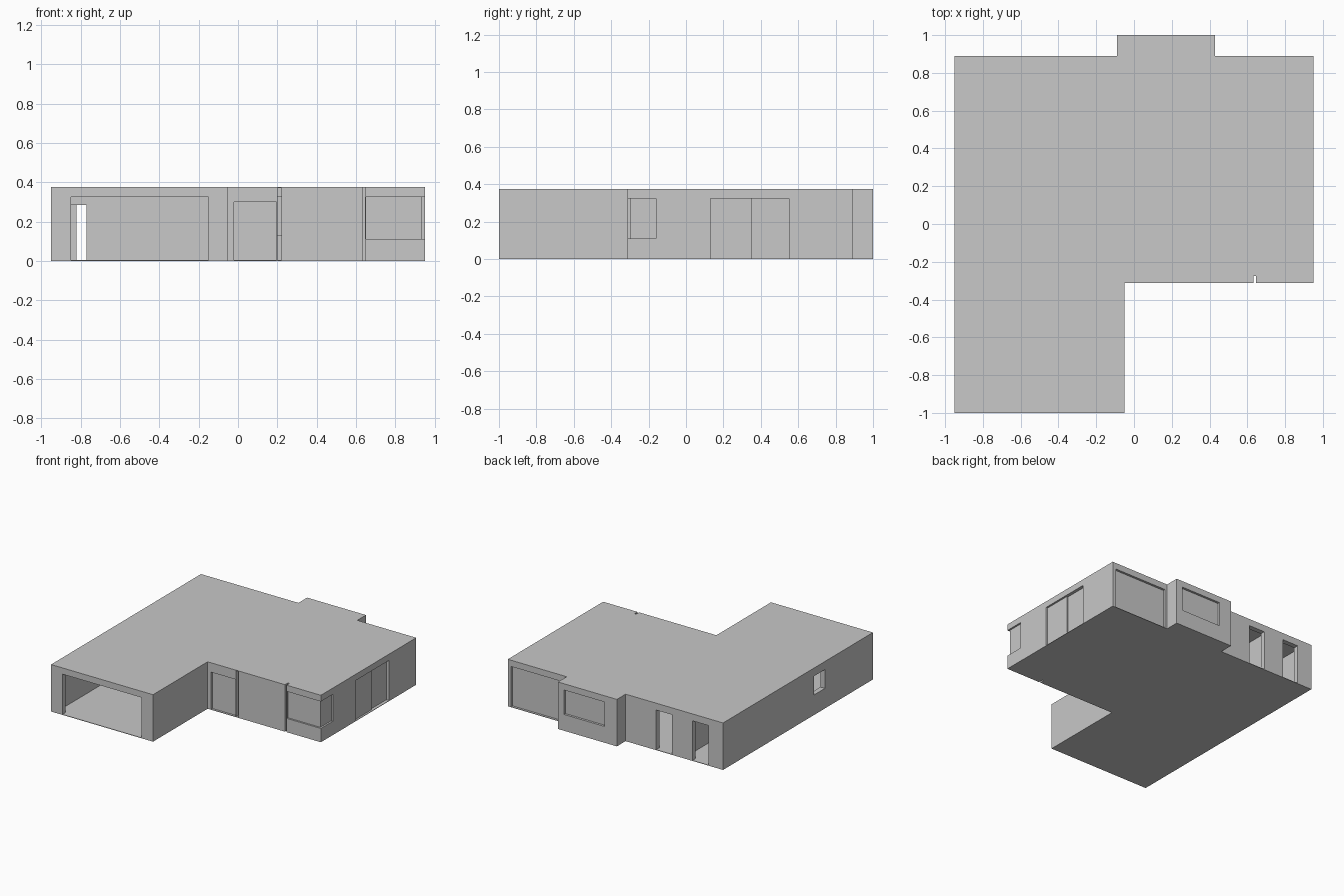
import bpy, bmesh

if "Cube" in bpy.data.objects:
    bpy.data.objects.remove(bpy.data.objects["Cube"])

H, SLAB, HEAD = 0.375, 0.004, 0.325   # total height, floor/roof thickness, opening head

grey = bpy.data.materials.new("plain_grey")
grey.diffuse_color = (0.58, 0.58, 0.58, 1)
grey.use_nodes = True
grey.node_tree.nodes["Principled BSDF"].inputs["Base Color"].default_value = grey.diffuse_color


def prism(name, pts, z0, z1):
    """Extrude a flat outline from z0 to z1."""
    bm = bmesh.new()
    base = bm.faces.new([bm.verts.new((x, y, z0)) for x, y in pts])
    top = bmesh.ops.extrude_face_region(bm, geom=[base])["geom"]
    bmesh.ops.translate(bm, vec=(0, 0, z1 - z0),
                        verts=[g for g in top if isinstance(g, bmesh.types.BMVert)])
    bmesh.ops.recalc_face_normals(bm, faces=bm.faces)
    me = bpy.data.meshes.new(name)
    bm.to_mesh(me)
    bm.free()
    me.materials.append(grey)
    ob = bpy.data.objects.new(name, me)
    bpy.context.collection.objects.link(ob)
    return ob


def box(name, x0, x1, y0, y1, z0, z1):
    return prism(name, [(x0, y0), (x1, y0), (x1, y1), (x0, y1)], z0, z1)


# house shell: L-shaped footprint with rear bay and a narrow front notch
shell = prism("house_shell", [
    (-0.95, -1), (-0.05, -1), (-0.05, -0.312), (0.633, -0.312), (0.633, -0.275),
    (0.647, -0.275), (0.647, -0.312), (0.95, -0.312), (0.95, 0.89), (0.43, 0.89),
    (0.43, 1), (-0.09, 1), (-0.09, 0.89), (-0.95, 0.89)], 0, H)


def cut(ob):
    """Subtract a helper solid from the shell."""
    ob.hide_render = True
    ob.hide_viewport = False
    ob.display_type = 'WIRE'
    m = shell.modifiers.new(ob.name, 'BOOLEAN')
    m.operation, m.solver, m.object = 'DIFFERENCE', 'EXACT', ob


# hollow interior
cut(prism("interior_cutter", [
    (-0.91, -0.96), (-0.09, -0.96), (-0.09, -0.27), (0.91, -0.27), (0.91, 0.85),
    (0.39, 0.85), (0.39, 0.96), (-0.05, 0.96), (-0.05, 0.85), (-0.91, 0.85)],
    SLAB, H - SLAB))

# openings: x0, x1, y0, y1, z0, z1
openings = {
    "garage_opening": (-0.85, -0.15, -1.1, -0.94, SLAB, HEAD),
    "entry_opening": (-0.02, 0.195, -0.4, -0.25, SLAB, 0.3),
    "entry_slot": (0.2, 0.222, -0.4, -0.25, SLAB, H - SLAB),
    "corner_window_opening": (0.65, 1.1, -0.4, -0.16, 0.11, HEAD),
    "right_sliding_opening": (0.89, 1.1, 0.13, 0.55, SLAB, HEAD),
    "rear_sliding_opening": (0.45, 0.92, 0.83, 1.1, SLAB, HEAD),
    "bay_window_opening": (0.02, 0.375, 0.94, 1.1, 0.13, HEAD),
    "rear_door_opening_a": (-0.82, -0.68, 0.83, 1.1, SLAB, 0.32),
    "rear_door_opening_b": (-0.50, -0.36, 0.83, 1.1, SLAB, 0.32),
    "left_window_opening": (-1.1, -0.89, -0.395, -0.26, 0.16, 0.31),
}
for name, dims in openings.items():
    cut(box(name + "_cutter", *dims))

# panels set back inside the openings
panels = {
    "entry_door": (-0.02, 0.195, -0.295, -0.28, SLAB, 0.3),
    "corner_window_front_pane": (0.65, 0.936, -0.298, -0.288, 0.11, HEAD),
    "corner_window_side_pane": (0.926, 0.936, -0.298, -0.16, 0.11, HEAD),
    "right_sliding_pane_a": (0.923, 0.935, 0.13, 0.35, SLAB, HEAD),
    "right_sliding_pane_b": (0.913, 0.925, 0.33, 0.55, SLAB, HEAD),
    "rear_sliding_pane": (0.45, 0.92, 0.86, 0.872, SLAB, HEAD),
    "bay_window_pane": (0.02, 0.375, 0.97, 0.982, 0.13, HEAD),
}
for name, dims in panels.items():
    box(name, *dims)

# inside walls: garage back wall with a doorway, and room partitions
T = H - SLAB
inside = {
    "garage_back_wall": (-0.77, -0.05, -0.22, -0.19, SLAB, T),
    "garage_back_wall_end": (-0.91, -0.885, -0.22, -0.19, SLAB, T),
    "garage_doorway_head": (-0.885, -0.77, -0.22, -0.19, 0.285, T),
    "hall_wall": (-0.09, -0.05, -0.27, 0.2, SLAB, T),
    "rear_room_partition": (-0.605, -0.575, 0.3, 0.85, SLAB, T),
}
for name, dims in inside.items():
    box(name, *dims)
